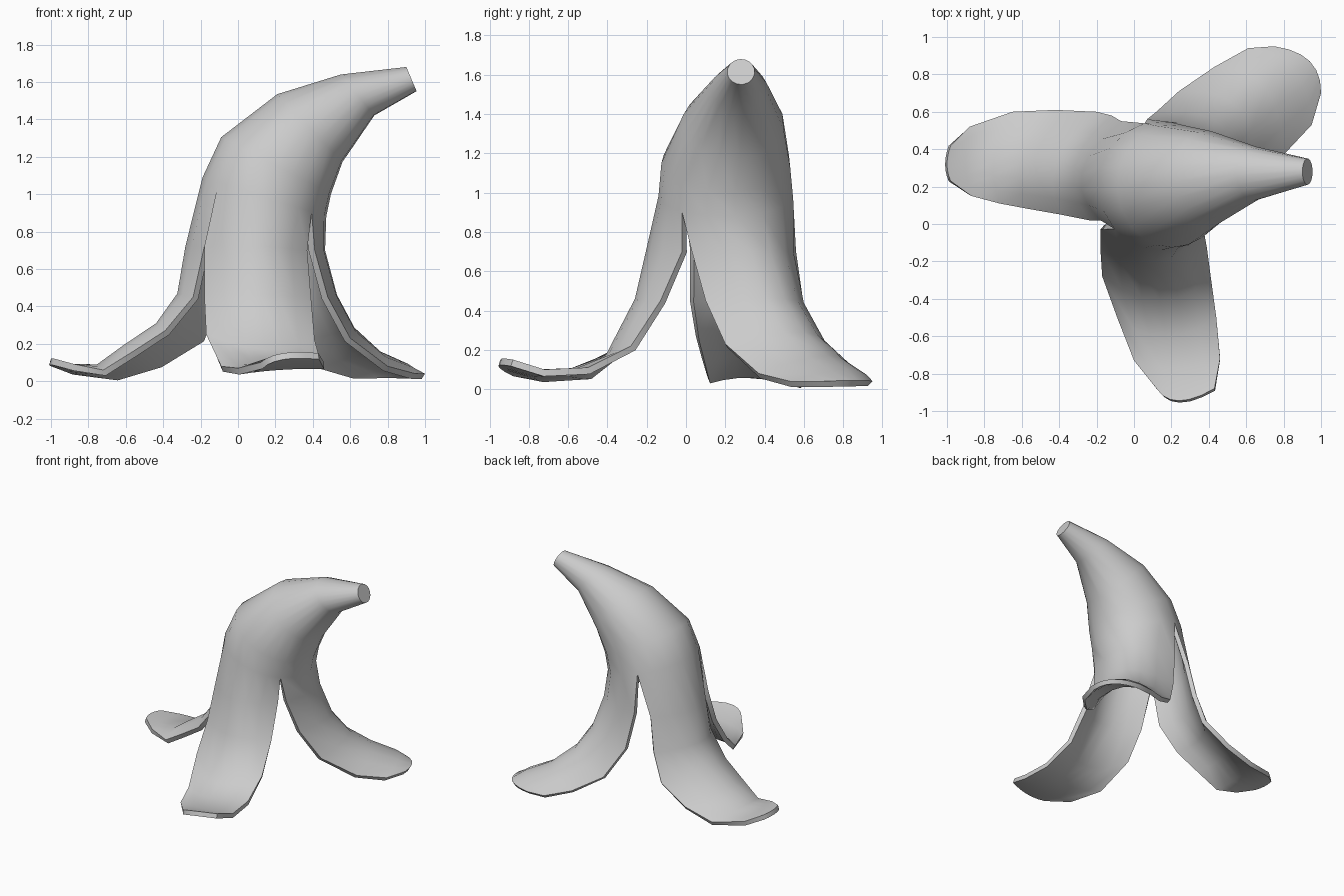
import bpy, bmesh, math
from mathutils import Vector

if "Cube" in bpy.data.objects:
    bpy.data.objects.remove(bpy.data.objects["Cube"])

SEG = 6  # columns across each peel strip

# Stem and body rings: upper (x, z), lower (x, z), centre y, half-width in y
RINGS = [
    ((0.90, 1.68), (0.955, 1.55), 0.28, 0.07),
    ((0.55, 1.64), (0.73, 1.42), 0.27, 0.145),
    ((0.21, 1.535), (0.56, 1.17), 0.24, 0.26),
    ((-0.09, 1.305), (0.50, 1.00), 0.205, 0.33),
    ((-0.19, 1.09), (0.475, 0.88), 0.205, 0.345),
]

# Strips: start angle, end angle, rows of (first edge, middle, second edge)
FRONT = (222, 319, [
    ((-.18, -.03, .72), (.11, -.20, .72), (.37, -.02, .70)),
    ((-.18, -.13, .46), (.12, -.26, .46), (.39, -.13, .45)),
    ((-.17, -.28, .25), (.14, -.41, .17), (.41, -.28, .22)),
    ((-.09, -.50, .08), (.17, -.60, .10), (.44, -.50, .11)),
    ((.00, -.73, .07), (.22, -.77, .095), (.46, -.72, .10)),
    ((.12, -.88, .10), (.24, -.945, .15), (.43, -.88, .15)),
])
LEFT = (105, 222, [
    ((-.07, .55, .70), (-.28, .27, .72), (-.18, .02, .72)),
    ((-.12, .58, .44), (-.32, .30, .47), (-.24, .02, .45)),
    ((-.20, .60, .23), (-.42, .32, .31), (-.39, .05, .27)),
    ((-.42, .61, .10), (-.60, .33, .19), (-.56, .08, .16)),
    ((-.65, .60, .035), (-.75, .34, .09), (-.72, .11, .06)),
    ((-.88, .52, .07), (-.90, .33, .09), (-.87, .15, .09)),
    ((-.98, .42, .11), (-1.0, .32, .12), (-.98, .23, .12)),
])
BACK = (319, 465, [
    ((.41, .03, .70), (.43, .43, .70), (.07, .56, .70)),
    ((.48, .10, .45), (.49, .50, .46), (.12, .60, .42)),
    ((.60, .20, .23), (.58, .60, .29), (.24, .71, .20)),
    ((.80, .37, .08), (.71, .72, .17), (.43, .84, .09)),
    ((.95, .53, .04), (.86, .82, .10), (.61, .94, .04)),
    ((1.0, .70, .04), (.94, .87, .045), (.75, .95, .04)),
])


def ring_point(ring, deg):
    (ux, uz), (lx, lz), y, half_y = ring
    up, low = Vector((ux, y, uz)), Vector((lx, y, lz))
    a = math.radians(deg)
    return (up + low) / 2 + (low - up) / 2 * math.cos(a) + Vector((0, half_y * math.sin(a), 0))


def arc_point(row, t):
    # quadratic curve through both edges and the middle, t in 0..1
    a, m, b = (Vector(p) for p in row)
    return a * (1 - t) * (1 - 2 * t) + m * 4 * t * (1 - t) + b * t * (2 * t - 1)


bm = bmesh.new()
shared = {}


def vert(p):
    key = tuple(round(c, 4) + 0.0 for c in p)
    if key not in shared:
        shared[key] = bm.verts.new(p)
    return shared[key]


# Body and strips form one skin, with slits below the last ring
cap = []
for start, end, rows in (LEFT, FRONT, BACK):
    ts = [j / SEG for j in range(SEG + 1)]
    grid = [[vert(ring_point(r, start + (end - start) * t)) for t in ts] for r in RINGS]
    grid += [[vert(arc_point(row, t)) for t in ts] for row in rows]
    cap += grid[0][:-1]
    for top, bottom in zip(grid, grid[1:]):
        for j in range(SEG):
            bm.faces.new((top[j], bottom[j], bottom[j + 1], top[j + 1]))

# Cut end of the stem
bm.faces.new(cap)

mesh = bpy.data.meshes.new("fruit_peel")
bm.to_mesh(mesh)
bm.free()
peel = bpy.data.objects.new("fruit_peel", mesh)
bpy.context.collection.objects.link(peel)

# Skin thickness, inwards
bpy.context.view_layer.objects.active = peel
peel.select_set(True)
solid = peel.modifiers.new("thickness", 'SOLIDIFY')
solid.thickness = 0.035
solid.offset = -1
bpy.ops.object.modifier_apply(modifier=solid.name)
bpy.ops.object.shade_smooth_by_angle(angle=math.radians(50))
